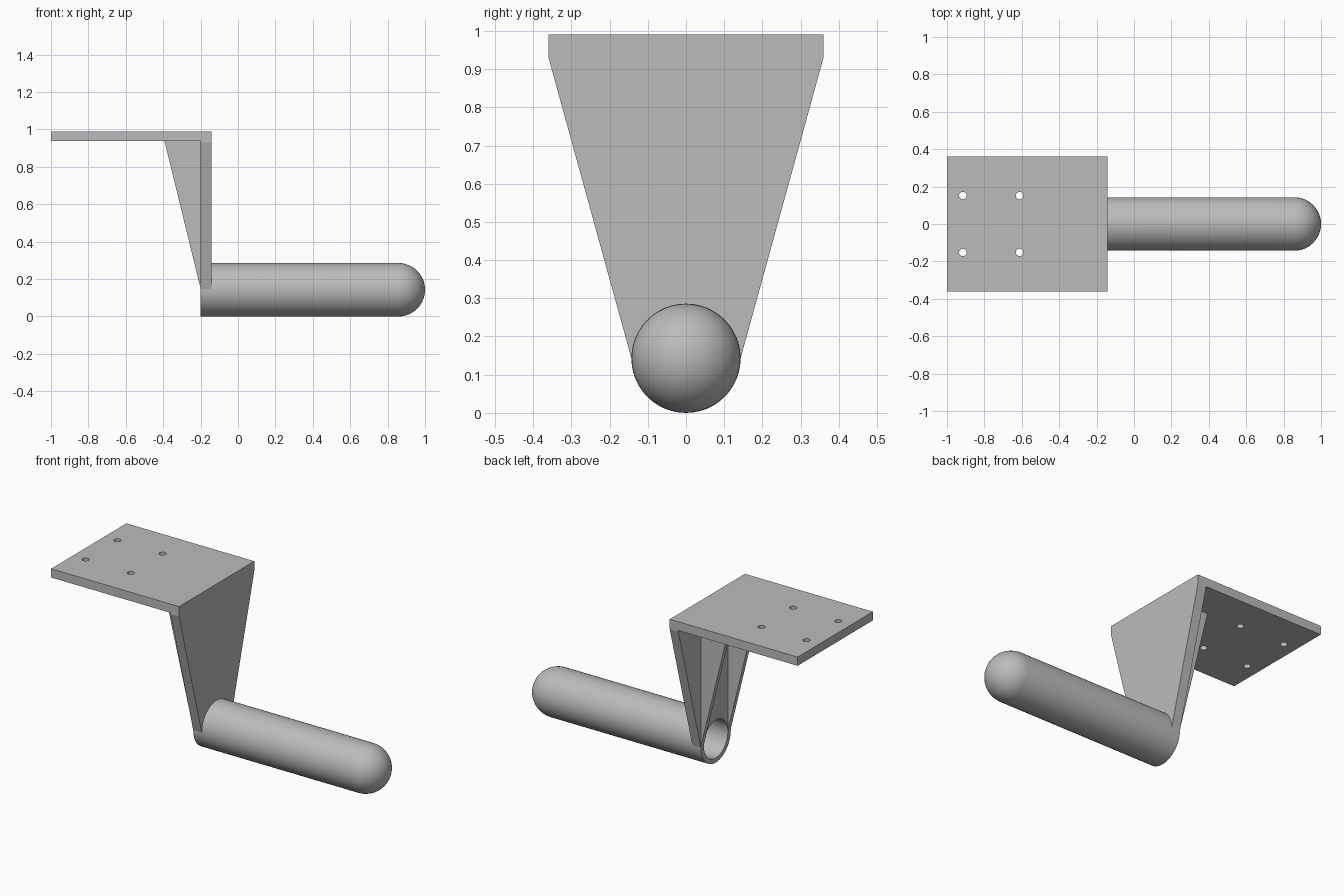
import bpy, bmesh, math
from mathutils import Matrix

default = bpy.data.objects.get("Cube")
if default:
    bpy.data.objects.remove(default, do_unlink=True)

steel = bpy.data.materials.new("grey_steel")
steel.use_nodes = True
GREY = (0.5, 0.5, 0.5, 1)
steel.diffuse_color = GREY
steel.node_tree.nodes["Principled BSDF"].inputs["Base Color"].default_value = GREY

R, BORE = 0.143, 0.115           # tube radii; the axis is at height R
BACK, FACE = -0.2, -0.143        # the two faces of the upright
TOP, UNDER, HALF = 0.99, 0.937, 0.36
SIDES = 48


def finish(bm, name):
    bmesh.ops.recalc_face_normals(bm, faces=bm.faces)
    mesh = bpy.data.meshes.new(name)
    bm.to_mesh(mesh)
    bm.free()
    mesh.materials.append(steel)
    obj = bpy.data.objects.new(name, mesh)
    bpy.context.collection.objects.link(obj)
    return obj


def extrude(name, points, direction):
    """Prism from a closed outline of 3D points."""
    bm = bmesh.new()
    face = bm.faces.new([bm.verts.new(p) for p in points])
    new = bmesh.ops.extrude_face_region(bm, geom=[face])["geom"]
    bmesh.ops.translate(bm, vec=direction,
                        verts=[v for v in new if isinstance(v, bmesh.types.BMVert)])
    return finish(bm, name)


# Mounting plate with four screw holes
plate = extrude("mounting_plate",
                [(-1, -HALF, UNDER), (FACE, -HALF, UNDER), (FACE, HALF, UNDER), (-1, HALF, UNDER)],
                (0, 0, TOP - UNDER))
bm = bmesh.new()
for x in (-0.915, -0.612):
    for y in (-0.152, 0.152):
        bmesh.ops.create_cone(bm, cap_ends=True, segments=24, radius1=0.02, radius2=0.02,
                              depth=0.3, matrix=Matrix.Translation((x, y, TOP)))
cutter = finish(bm, "screw_hole_cutter")
cutter.hide_render = True
cut = plate.modifiers.new("screw_holes", "BOOLEAN")
cut.object = cutter
cut.solver = "EXACT"
bpy.context.view_layer.objects.active = plate
bpy.ops.object.modifier_apply(modifier=cut.name)
bpy.data.objects.remove(cutter, do_unlink=True)

# Tapered upright, its lower edge arched around the bore
arch = [(BACK, BORE * math.cos(a), R + BORE * math.sin(a))
        for a in (math.pi * i / (SIDES // 2) for i in range(SIDES // 2 + 1))]
outline = [(BACK, -R, R), (BACK, -HALF, 0.93), (BACK, -HALF, TOP),
           (BACK, HALF, TOP), (BACK, HALF, 0.93), (BACK, R, R)]
extrude("upright", arch + outline, (FACE - BACK, 0, 0))

# Pair of triangular ribs behind the upright
for side, name in ((1, "left_rib"), (-1, "right_rib")):
    y = side * R
    extrude(name, [(BACK, y, 0.15), (BACK, y, UNDER), (-0.393, y, UNDER)],
            (0, side * (BORE - R), 0))

# Hollow tube with a domed end, spun around its axis
STEPS = 12
CENTRE = 1 - R
quarter = [math.pi / 2 * i / STEPS for i in range(STEPS + 1)]
profile = [(BACK, BORE)]
profile += [(CENTRE + BORE * math.cos(a), BORE * math.sin(a)) for a in quarter][:0:-1]
profile = [(CENTRE + BORE, 0)] + profile[:0:-1] + [(BACK, BORE), (BACK, R)]
profile += [(CENTRE + R * math.cos(a), R * math.sin(a)) for a in reversed(quarter)]
bm = bmesh.new()
verts = [bm.verts.new((x, 0, R + r)) for x, r in profile]
edges = [bm.edges.new(pair) for pair in zip(verts, verts[1:])]
bmesh.ops.spin(bm, geom=verts + edges, cent=(0, 0, R), axis=(1, 0, 0),
               angle=math.tau, steps=SIDES)
bmesh.ops.remove_doubles(bm, verts=bm.verts, dist=0.0005)
tube = finish(bm, "domed_tube")
bpy.ops.object.select_all(action="DESELECT")
tube.select_set(True)
bpy.context.view_layer.objects.active = tube
bpy.ops.object.shade_smooth_by_angle(angle=math.radians(35))
